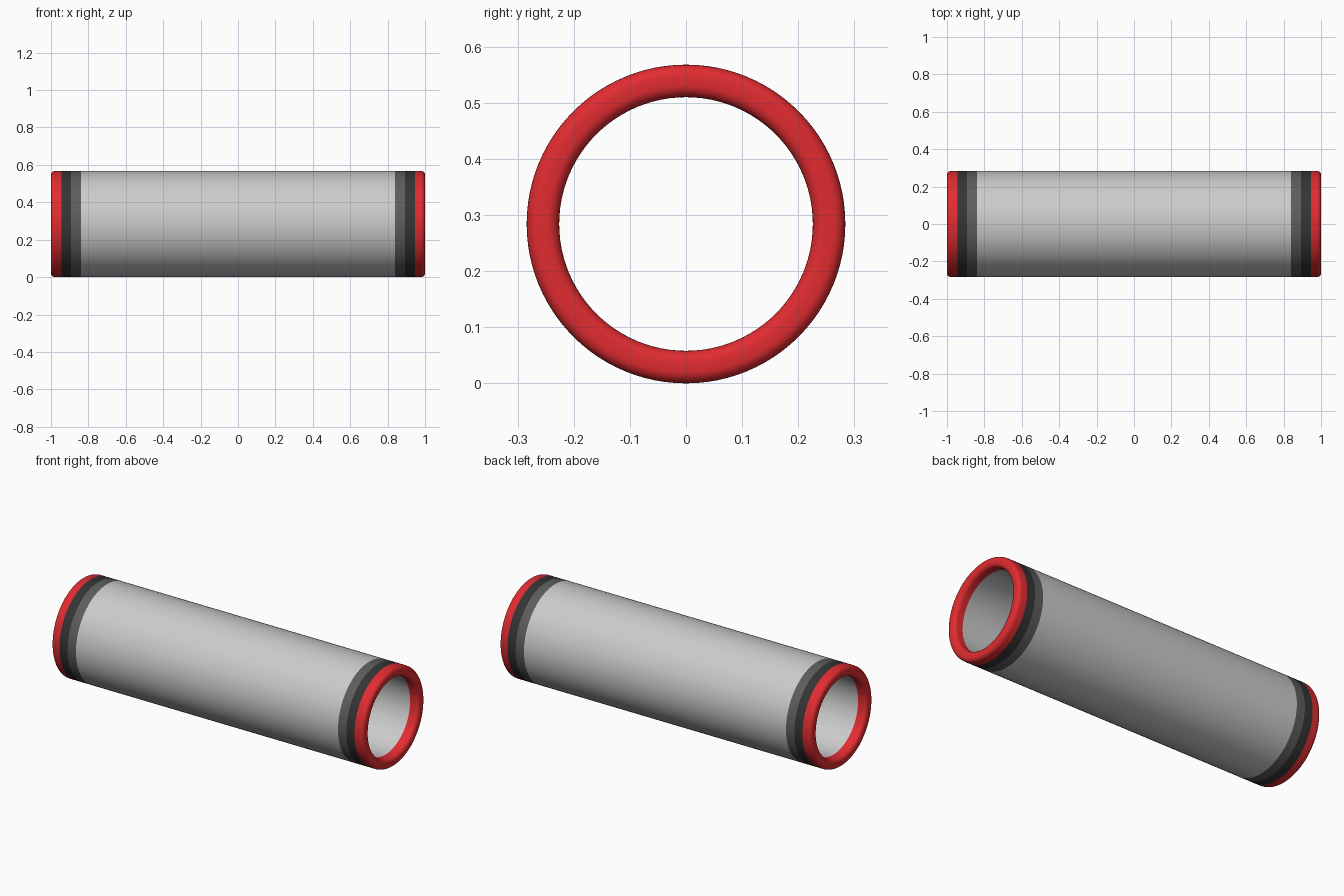
import bpy, bmesh
from math import sin, cos, pi, radians

if "Cube" in bpy.data.objects:
    bpy.data.objects.remove(bpy.data.objects["Cube"])

R_OUT, R_IN, SEG = 0.284, 0.226, 96


def material(name, rgb):
    m = bpy.data.materials.new(name)
    m.diffuse_color = (*rgb, 1)
    m.use_nodes = True
    m.node_tree.nodes["Principled BSDF"].inputs["Base Color"].default_value = m.diffuse_color
    return m


def lathe(name, profiles, mat=None):
    """Revolve (x, radius) profiles about the tube axis."""
    bm = bmesh.new()
    for prof in profiles:
        rings = [[bm.verts.new((x, r * cos(2 * pi * i / SEG), R_OUT + r * sin(2 * pi * i / SEG)))
                  for i in range(SEG)] for x, r in prof]
        for a, b in zip(rings, rings[1:]):
            for i in range(SEG):
                j = (i + 1) % SEG
                bm.faces.new((a[i], b[i], b[j], a[j]))
    me = bpy.data.meshes.new(name)
    bm.to_mesh(me)
    bm.free()
    ob = bpy.data.objects.new(name, me)
    bpy.context.collection.objects.link(ob)
    if mat:
        me.materials.append(mat)
    bpy.ops.object.select_all(action='DESELECT')
    ob.select_set(True)
    bpy.context.view_layer.objects.active = ob
    bpy.ops.object.shade_smooth_by_angle(angle=radians(35))
    return ob


red = material("red", (0.75, 0.025, 0.03))
black = material("near_black", (0.035, 0.035, 0.035))
dark = material("dark_grey", (0.11, 0.11, 0.11))

# Hollow main tube: outer skin between the bands, inner wall along the full bore
lathe("tube_body", [[(0.84, R_OUT), (-0.84, R_OUT)],
                    [(-0.945, R_IN), (0.945, R_IN)]])

# Rounded rim profile: quarter-round fillets at the outer and inner edges
F, N = 0.022, 6
rim = [(0.945, R_IN)]
rim += [(1 - F + F * sin(pi / 2 * k / N), R_IN + F - F * cos(pi / 2 * k / N)) for k in range(N + 1)]
rim += [(1 - F + F * cos(pi / 2 * k / N), R_OUT - F + F * sin(pi / 2 * k / N)) for k in range(N + 1)]
rim += [(0.945, R_OUT)]

# Bands and end rims, mirrored to both ends
for side, s in (("right", 1), ("left", -1)):
    for part, prof, mat in (("grey_band", [(0.893, R_OUT), (0.84, R_OUT)], dark),
                            ("black_band", [(0.945, R_OUT), (0.893, R_OUT)], black),
                            ("end_rim", rim, red)):
        pts = [(s * x, r) for x, r in prof]
        lathe(f"{part}_{side}", [pts if s > 0 else pts[::-1]], mat)

# Rim profiles run inner to outer, so orient their normals outward
for side in ("right", "left"):
    me = bpy.data.objects[f"end_rim_{side}"].data
    x_sum = sum(p.normal.x * p.area for p in me.polygons)
    if x_sum * (1 if side == "right" else -1) < 0:
        me.flip_normals()
# Bands and tube: outer skin faces away from the axis, bore faces toward it
for ob in bpy.context.collection.objects:
    if ob.name.startswith("end_rim"):
        continue
    bm = bmesh.new()
    bm.from_mesh(ob.data)
    wrong = []
    for f in bm.faces:
        c = f.calc_center_median()
        outward = f.normal.y * c.y + f.normal.z * (c.z - R_OUT) > 0
        is_outer = (c.y ** 2 + (c.z - R_OUT) ** 2) ** 0.5 > (R_OUT + R_IN) / 2
        if outward != is_outer:
            wrong.append(f)
    bmesh.ops.reverse_faces(bm, faces=wrong)
    bm.to_mesh(ob.data)
    bm.free()
